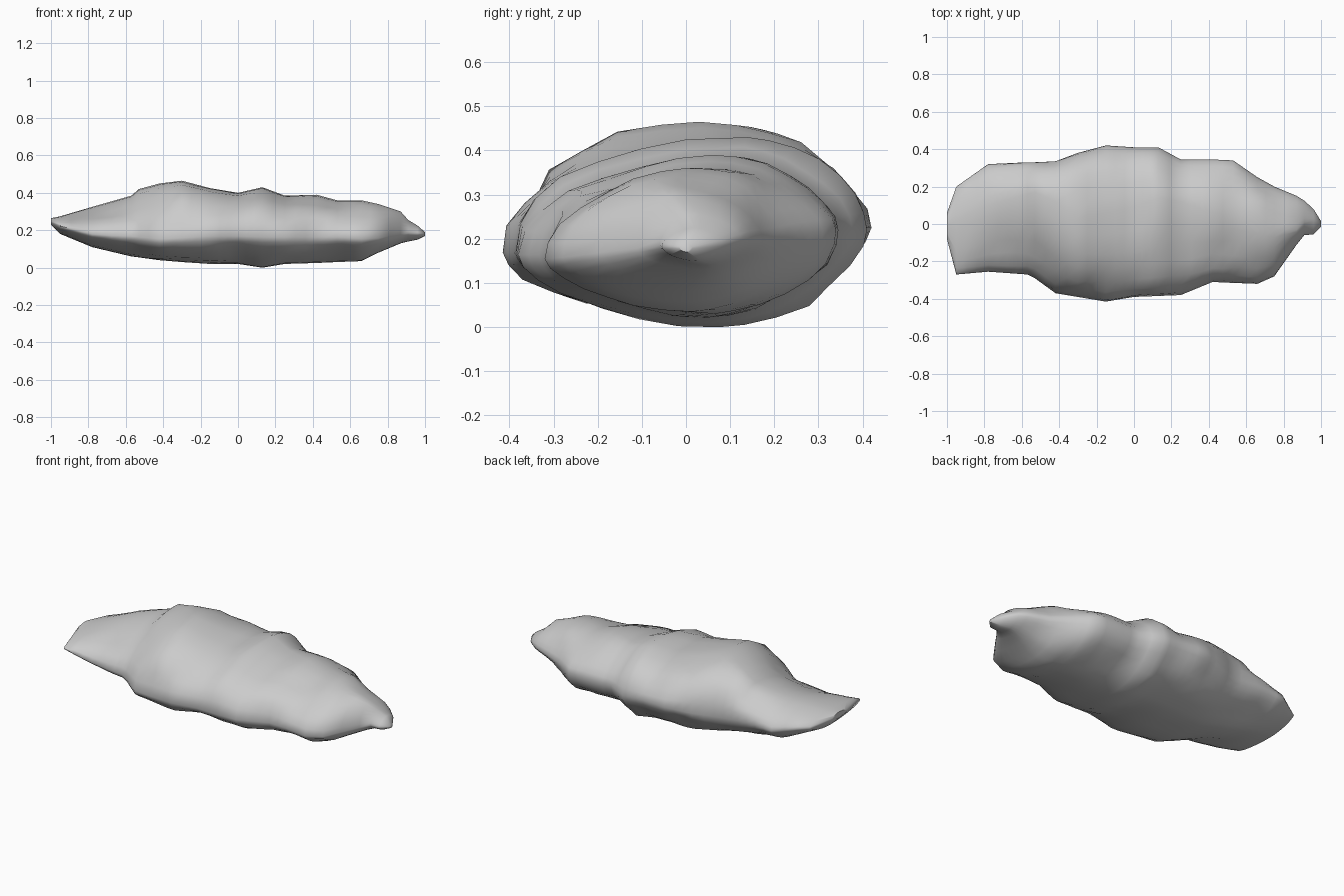
import bpy, bmesh, math
from mathutils import Vector, noise

cube = bpy.data.objects.get("Cube")
if cube:
    bpy.data.objects.remove(cube, do_unlink=True)

# Cross-sections along the rock:
# x, front y, back y, bottom, top, rim height, crest y
SECTIONS = [
    (-1.0, -.08, .06, .23, .265, .245, 0),
    (-.95, -.27, .20, .18, .275, .225, .02),
    (-.78, -.255, .32, .11, .325, .19, .1),
    (-.57, -.27, .33, .06, .385, .185, .16),
    (-.53, -.29, .33, .055, .42, .18, .17),
    (-.42, -.37, .335, .04, .45, .17, .12),
    (-.3, -.39, .38, .03, .465, .175, .03),
    (-.15, -.415, .42, .02, .425, .185, .06),
    (0, -.39, .41, .02, .40, .185, .09),
    (.13, -.385, .41, 0, .43, .18, .14),
    (.25, -.38, .345, .02, .385, .18, .12),
    (.42, -.31, .345, .025, .39, .18, .06),
    (.53, -.315, .34, .03, .36, .18, .04),
    (.66, -.32, .25, .035, .36, .17, 0),
    (.75, -.28, .20, .08, .34, .17, -.03),
    (.87, -.11, .15, .13, .30, .185, -.03),
    (.91, -.06, .125, .14, .255, .19, .01),
    (.96, -.055, .08, .15, .225, .185, .02),
    (1.0, -.015, .015, .17, .19, .18, 0),
]
QUARTER = 7      # steps in each quarter of a ring
STEP = 0.05


def section_at(x):
    """Blend the two neighbouring cross-sections."""
    for a, b in zip(SECTIONS, SECTIONS[1:]):
        if x <= b[0]:
            f = (x - a[0]) / (b[0] - a[0])
            return [p + (q - p) * f for p, q in zip(a, b)]
    return list(SECTIONS[-1])


def swell(x, centre, width):
    return math.exp(-((x - centre) / width) ** 2)


def quarter(x, edge, peak, power, reverse):
    """Curve from the rim up or down to the peak, with weathered lumps."""
    fade = min(1, (1 - abs(x)) * 4)
    points = []
    for i in range(QUARTER + 1):
        t = math.pi / 2 * i / QUARTER
        across = 1 - math.cos(t) ** (2 / power)
        along = math.sin(t) ** (2 / power)
        y = edge[0] + (peak[0] - edge[0]) * across
        z = edge[1] + (peak[1] - edge[1]) * along
        place = Vector((x * 3, y * 5, z * 6))
        lump = noise.noise(place) + 0.6 * noise.noise(place * 2.2)
        lump *= 0.06 * fade * math.sin(2 * t)
        y += (edge[0] - peak[0]) * lump
        z += (peak[1] - edge[1]) * lump
        points.append(Vector((x, y, z)))
    return points[:0:-1] if reverse else points[:-1]


def ring_points(x):
    """Lens-like section with a low front rim and a higher back rim."""
    x, front, back, bottom, top, rim, crest = section_at(x)
    tilt = 0.04 * min(1, (1 - abs(x)) * 3)
    front_rim = (front, rim - tilt * 0.4)
    back_rim = (back, rim + tilt)
    peak = (crest, top)
    keel = ((front + back) / 2 + 0.08 * (back - front), bottom)
    front_power = 1.65 + 0.6 * swell(x, 0.1, 0.4)
    back_power = 1.75 + 0.4 * swell(x, -0.4, 0.3)
    return (quarter(x, front_rim, peak, front_power, False)
            + quarter(x, back_rim, peak, back_power, True)
            + quarter(x, back_rim, keel, 1.65, False)
            + quarter(x, front_rim, keel, 1.8, True))


# Loft the rings into one closed shell
bm = bmesh.new()
stations = {s[0] for s in SECTIONS}
for a, b in zip(SECTIONS, SECTIONS[1:]):
    pieces = max(1, round((b[0] - a[0]) / STEP))
    stations.update(a[0] + (b[0] - a[0]) * i / pieces for i in range(1, pieces))
rings = [[bm.verts.new(p) for p in ring_points(x)] for x in sorted(stations)]
for a, b in zip(rings, rings[1:]):
    for i in range(len(a)):
        j = (i + 1) % len(a)
        bm.faces.new((a[i], a[j], b[j], b[i]))
bm.faces.new(rings[0])
bm.faces.new(rings[-1])
bmesh.ops.recalc_face_normals(bm, faces=bm.faces)

mesh = bpy.data.meshes.new("rock")
bm.to_mesh(mesh)
bm.free()
rock = bpy.data.objects.new("rock", mesh)
bpy.context.collection.objects.link(rock)

# Plain stone colour
stone = bpy.data.materials.new("light grey stone")
stone.use_nodes = True
colour = (0.6, 0.6, 0.6, 1)
stone.diffuse_color = colour
stone.node_tree.nodes["Principled BSDF"].inputs["Base Color"].default_value = colour
mesh.materials.append(stone)

bpy.context.view_layer.objects.active = rock
rock.select_set(True)
bpy.ops.object.shade_smooth_by_angle(angle=math.radians(60))
